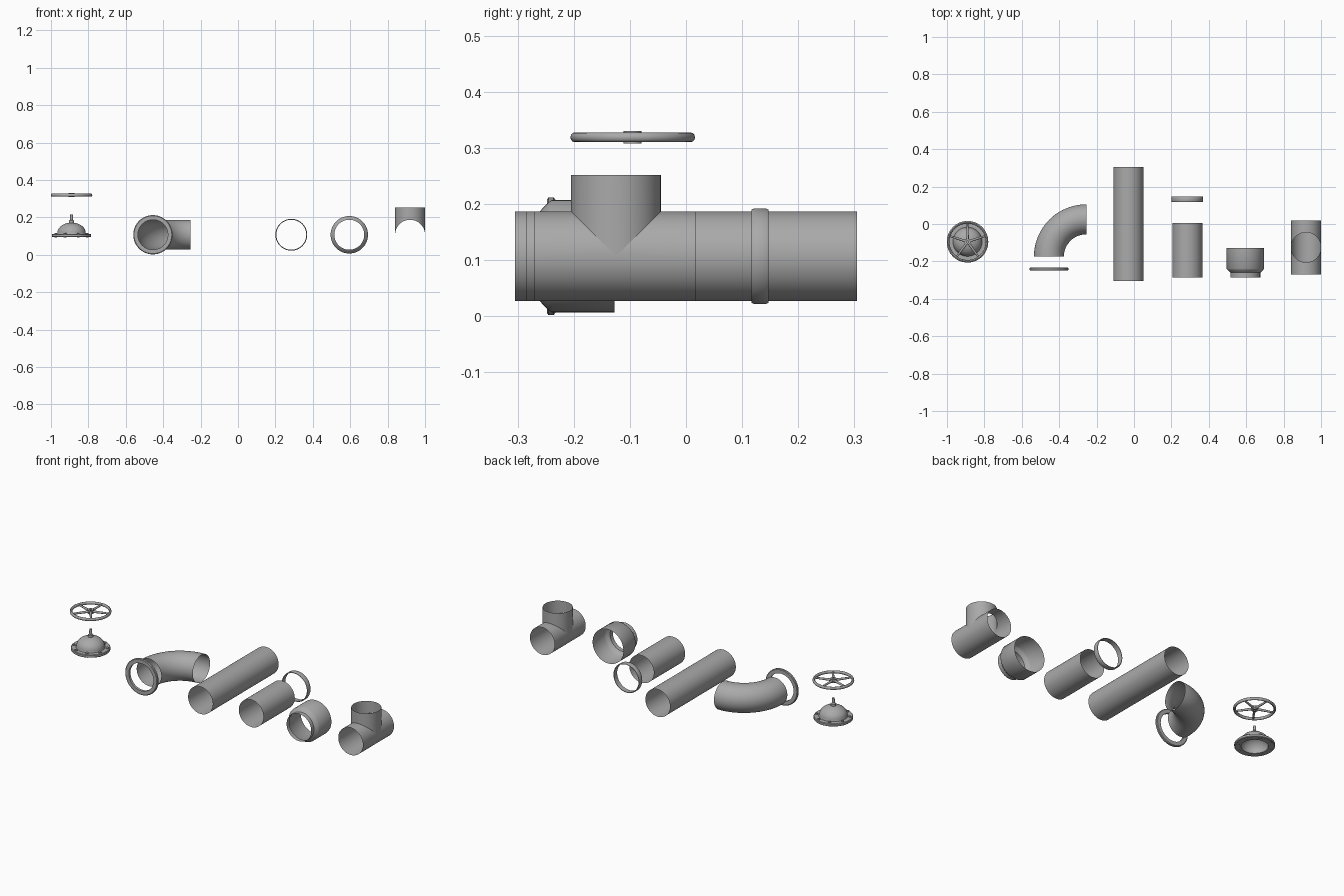
import bpy, bmesh
from math import sin, cos, pi, tau
from mathutils import Matrix

if "Cube" in bpy.data.objects:
    bpy.data.objects.remove(bpy.data.objects["Cube"])

metal = bpy.data.materials.new("grey metal")
metal.use_nodes = True
GREY = (0.4, 0.4, 0.4, 1)
metal.diffuse_color = GREY
metal.node_tree.nodes["Principled BSDF"].inputs["Base Color"].default_value = GREY

SEG = 64
R = 0.08       # pipe radius
ZC = 0.107     # pipe axis height
ANGLES = [tau * i / SEG for i in range(SEG)]


def loft(name, rings, closed=False, flip=False):
    """Skin a list of point rings into one smooth object."""
    bm = bmesh.new()
    loops = [[bm.verts.new(p) for p in ring] for ring in rings]
    if closed:
        loops.append(loops[0])
    for a, b in zip(loops, loops[1:]):
        for i in range(len(a)):
            j = (i + 1) % len(a)
            bm.faces.new((a[i], a[j], b[j], b[i]))
    bmesh.ops.remove_doubles(bm, verts=bm.verts, dist=1e-5)
    bmesh.ops.recalc_face_normals(bm, faces=bm.faces)
    return finish(name, bm)


def finish(name, bm):
    mesh = bpy.data.meshes.new(name)
    bm.to_mesh(mesh)
    bm.free()
    obj = bpy.data.objects.new(name, mesh)
    bpy.context.collection.objects.link(obj)
    mesh.materials.append(metal)
    bpy.ops.object.select_all(action='DESELECT')
    obj.select_set(True)
    bpy.context.view_layer.objects.active = obj
    bpy.ops.object.shade_smooth_by_angle(angle=0.6)
    return obj


def lathe_y(name, x, profile, closed=False):
    """Turn (radius, y) points around a horizontal axis."""
    return loft(name, [[(x + r * cos(a), y, ZC + r * sin(a)) for a in ANGLES]
                       for r, y in profile], closed)


def lathe_z(name, x, y, profile, closed=False):
    """Turn (radius, z) points around a vertical axis."""
    return loft(name, [[(x + r * cos(a), y + r * sin(a), z) for a in ANGLES]
                       for r, z in profile], closed)


# Straight pipes
lathe_y("long_pipe", -0.03, [(R, -0.305), (R, 0.305)])
lathe_y("short_pipe", 0.285, [(R, -0.285), (R, 0.005)])

# Coupling band with rounded edges
lathe_y("coupling_band", 0.285, [
    (0.08, 0.117), (0.083, 0.117), (0.085, 0.121), (0.085, 0.143),
    (0.083, 0.147), (0.08, 0.147)], closed=True)

# Reducer socket
lathe_y("reducer", 0.595, [
    (R, -0.285), (R, -0.26), (0.084, -0.257), (0.096, -0.245),
    (0.1, -0.239), (0.1, -0.127)])

# Quarter bend
bend = [pi - pi / 2 * i / 24 for i in range(25)]
loft("elbow", [[(-0.255 + (0.2 + R * cos(a)) * cos(t),
                 -0.175 + (0.2 + R * cos(a)) * sin(t),
                 ZC + R * sin(a)) for a in ANGLES] for t in bend])

# Flange ring in front of the bend
lathe_y("elbow_flange", -0.455, [
    (0.08, -0.248), (0.101, -0.248), (0.105, -0.245), (0.105, -0.236),
    (0.101, -0.233), (0.08, -0.233)], closed=True)

# Tee: main run with a saddle opening, and a branch trimmed to fit it
TX, TY = 0.92, -0.125


def run_ring(y, bulge):
    return [(TX + R * cos(a), y + bulge * R * max(0, sin(a)), ZC + R * sin(a))
            for a in ANGLES]


loft("tee_run_front", [run_ring(-0.27, 0), run_ring(TY, -1)])
loft("tee_run_back", [run_ring(TY, 1), run_ring(0.018, 0)])
loft("tee_branch", [
    [(TX + R * cos(a), TY + R * sin(a), ZC + R * abs(sin(a))) for a in ANGLES],
    [(TX + R * cos(a), TY + R * sin(a), 0.252) for a in ANGLES]])

# Valve bonnet: hollow dome on a flange, with a stem
VX, VY = -0.89, -0.095
arc = [pi / 2 * i / 12 for i in range(12)]
outer = [(0.076 * cos(t), 0.116 + 0.056 * sin(t)) for t in arc]
inner = [(0.07 * cos(t), 0.1 + 0.062 * sin(t)) for t in arc]
lathe_z("valve_bonnet", VX, VY,
        [(0.0, 0.162)] + inner[::-1] +
        [(0.07, 0.094), (0.102, 0.094), (0.105, 0.097), (0.105, 0.108),
         (0.102, 0.111), (0.078, 0.111)] + outer + [(0.0, 0.172)])
lathe_z("valve_stem", VX, VY, [
    (0.0, 0.165), (0.014, 0.165), (0.014, 0.182), (0.008, 0.187),
    (0.007, 0.215), (0.0, 0.215)])

# Bolts around the bonnet flange
bm = bmesh.new()
for k in range(8):
    a = tau * (k + 0.5) / 8
    bmesh.ops.create_cone(
        bm, cap_ends=True, segments=6, radius1=0.008, radius2=0.008, depth=0.026,
        matrix=Matrix.Translation((VX + 0.091 * cos(a), VY + 0.091 * sin(a), 0.104)))
finish("bonnet_bolts", bm)

# Handwheel: oval rim, hub and five spokes
WZ = 0.319
lathe_z("handwheel_rim", VX, VY, [
    (0.104 + 0.007 * cos(t), WZ + 0.0085 * sin(t))
    for t in [tau * i / 12 for i in range(12)]], closed=True)
lathe_z("handwheel_hub", VX, VY, [
    (0.006, 0.308), (0.016, 0.308), (0.016, 0.33), (0.006, 0.33)], closed=True)
bm = bmesh.new()
for k in range(5):
    spin = Matrix.Rotation(pi / 2 + tau * k / 5, 4, 'Z')
    place = Matrix.Translation((VX, VY, WZ)) @ spin @ Matrix.Translation((0.057, 0, 0))
    bmesh.ops.create_cone(
        bm, cap_ends=True, segments=12, radius1=0.007, radius2=0.005, depth=0.088,
        matrix=place @ Matrix.Rotation(pi / 2, 4, 'Y'))
finish("handwheel_spokes", bm)
